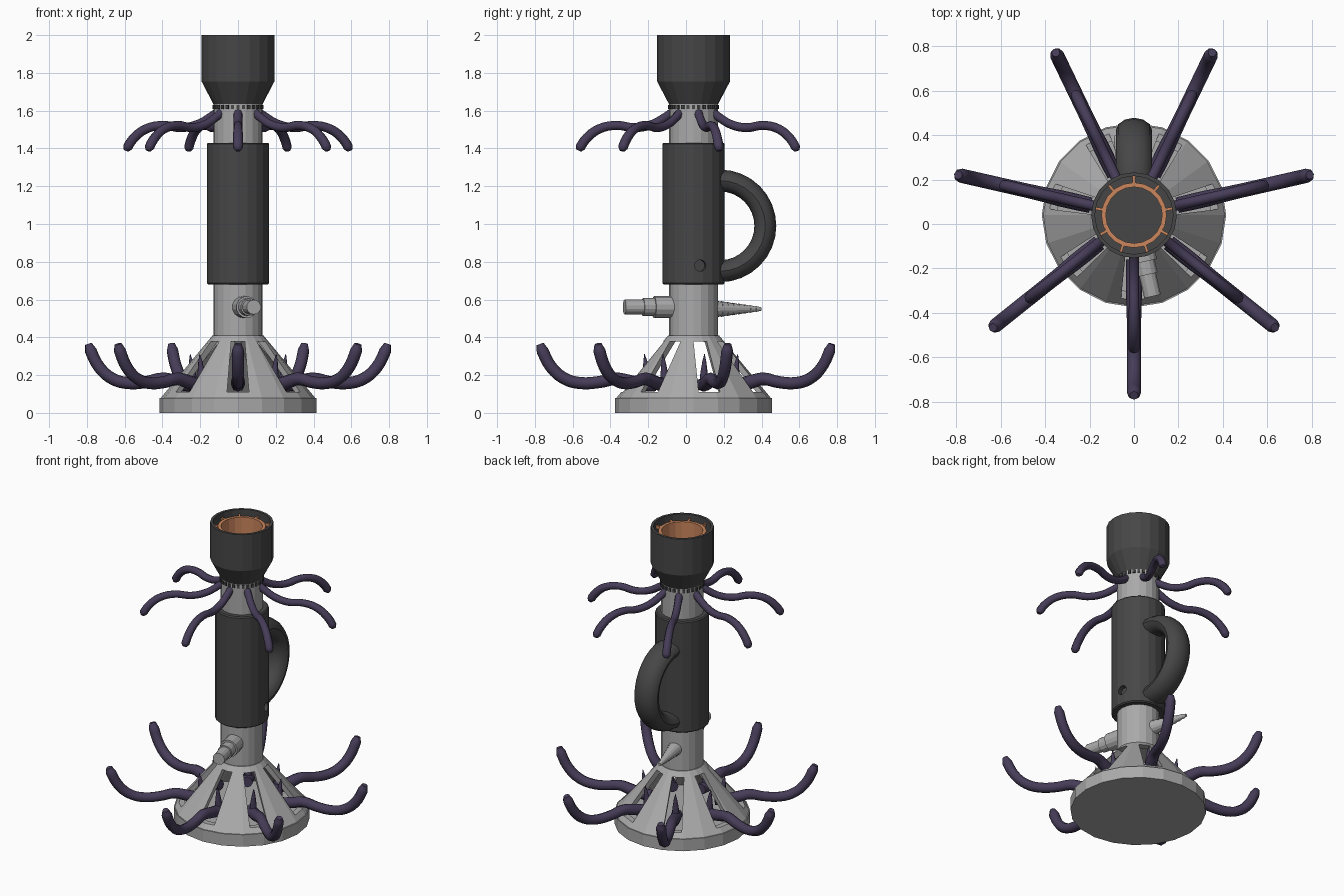
import bpy, bmesh
from math import pi, sin, cos
from mathutils import Matrix, Vector

old = bpy.data.objects.get("Cube")
if old:
    bpy.data.objects.remove(old)

AXIS_Y = 0.04
SIDES = 20
ARMS = 7
ARM_ANGLES = [-pi / 2 + i * 2 * pi / ARMS for i in range(ARMS)]
PORT_ANGLE = pi / 14


def material(name, r, g, b, rough=0.6):
    m = bpy.data.materials.new(name)
    m.use_nodes = True
    m.diffuse_color = (r, g, b, 1)
    bsdf = m.node_tree.nodes["Principled BSDF"]
    bsdf.inputs["Base Color"].default_value = (r, g, b, 1)
    bsdf.inputs["Roughness"].default_value = rough
    return m


LIGHT = material("light grey metal", 0.40, 0.40, 0.40)
DARK = material("dark grey", 0.062, 0.062, 0.062)
PURPLE = material("dusky purple", 0.062, 0.046, 0.098)
COPPER = material("copper", 0.60, 0.24, 0.11)


def add_object(name, bm, mat, loc=(0, AXIS_Y, 0), rot=(0, 0, 0)):
    bmesh.ops.recalc_face_normals(bm, faces=bm.faces)
    me = bpy.data.meshes.new(name)
    bm.to_mesh(me)
    bm.free()
    ob = bpy.data.objects.new(name, me)
    ob.location, ob.rotation_euler = loc, rot
    if mat:
        me.materials.append(mat)
    bpy.context.collection.objects.link(ob)
    return ob


def lathe(name, profile, mat, sides=SIDES, closed=False, **place):
    """Spin a (radius, height) profile about the local z axis."""
    bm = bmesh.new()
    vs = [bm.verts.new((r, 0, z)) for r, z in profile]
    pairs = list(zip(vs, vs[1:])) + ([(vs[-1], vs[0])] if closed else [])
    es = [bm.edges.new(p) for p in pairs]
    bmesh.ops.spin(bm, geom=vs + es, axis=(0, 0, 1), cent=(0, 0, 0),
                   angle=2 * pi, steps=sides)
    bmesh.ops.remove_doubles(bm, verts=bm.verts, dist=1e-4)
    return add_object(name, bm, mat, **place)


def bake(ob):
    """Replace an object's mesh with its evaluated result."""
    bpy.context.view_layer.update()
    dg = bpy.context.evaluated_depsgraph_get()
    me = bpy.data.meshes.new_from_object(ob.evaluated_get(dg))
    ob.modifiers.clear()
    ob.data = me


def cut(ob, cutter):
    mod = ob.modifiers.new("cut", 'BOOLEAN')
    mod.operation, mod.solver, mod.object = 'DIFFERENCE', 'EXACT', cutter
    bake(ob)
    bpy.data.objects.remove(cutter)


def smooth(ob, angle=0.9):
    bpy.ops.object.select_all(action='DESELECT')
    ob.select_set(True)
    bpy.context.view_layer.objects.active = ob
    bpy.ops.object.shade_smooth_by_angle(angle=angle)


def tentacles(name, path, thick):
    """One bent tube per arm; path holds (radius, height, thickness factor)."""
    cu = bpy.data.curves.new(name, 'CURVE')
    cu.dimensions = '3D'
    cu.bevel_depth, cu.bevel_resolution = thick, 2
    cu.resolution_u, cu.use_fill_caps = 4, True
    for a in ARM_ANGLES:
        sp = cu.splines.new('BEZIER')
        sp.bezier_points.add(len(path) - 1)
        for p, (r, z, f) in zip(sp.bezier_points, path):
            p.co = (r * cos(a), r * sin(a), z)
            p.handle_left_type = p.handle_right_type = 'AUTO'
            p.radius = f
    tmp = bpy.data.objects.new("path", cu)
    bpy.context.collection.objects.link(tmp)
    bpy.context.view_layer.update()
    dg = bpy.context.evaluated_depsgraph_get()
    me = bpy.data.meshes.new_from_object(tmp.evaluated_get(dg))
    bpy.data.objects.remove(tmp)
    bm = bmesh.new()
    bm.from_mesh(me)
    bmesh.ops.remove_doubles(bm, verts=bm.verts, dist=1e-5)
    ob = add_object(name, bm, None)
    ob.data.materials.clear()
    ob.data.materials.append(PURPLE)
    for f in ob.data.polygons:
        f.material_index = 0
    smooth(ob)


# Foot: solid disc and a hollow cone with one window per arm
lathe("base_disc", [(0, 0), (0.415, 0), (0.415, 0.08), (0, 0.08)], LIGHT)
cone = lathe("base_cone", [(0.41, 0.078), (0.135, 0.41), (0.1, 0.41),
                           (0.1, 0.395), (0.375, 0.078)], LIGHT, closed=True)
bm = bmesh.new()
for a in ARM_ANGLES:
    new = bmesh.ops.create_cube(bm, size=2)["verts"]
    for v in new:
        top, outer = v.co.z > 0, v.co.x > 0
        v.co = (0.5 if outer else 0.11 if top else 0.25,
                v.co.y * (0.036 if top else 0.058), 0.378 if top else 0.11)
    bmesh.ops.rotate(bm, verts=new, matrix=Matrix.Rotation(a, 3, 'Z'))
cut(cone, add_object("window_cutter", bm, None))

# Central pipe and grip sleeve with a round port
lathe("pipe", [(0, 0.395), (0.13, 0.395), (0.13, 1.64), (0, 1.64)], LIGHT)
sleeve = lathe("grip_sleeve", [(0.12, 0.68), (0.158, 0.68), (0.165, 0.687),
                               (0.165, 1.423), (0.158, 1.43), (0.12, 1.43)],
               DARK, closed=True)
cut(sleeve, lathe("port_cutter", [(0, 0.132), (0.03, 0.132), (0.03, 0.3), (0, 0.3)],
                  None, sides=16, loc=(0, AXIS_Y, 0.78),
                  rot=(0, pi / 2, PORT_ANGLE)))

# Handle: half ring with an oval section
bm = bmesh.new()
ring = [bm.verts.new((0.082 * cos(t), 0, 0.24 + 0.058 * sin(t)))
        for t in [i * pi / 6 for i in range(12)]]
face = bm.faces.new(ring)
bmesh.ops.translate(bm, verts=bm.verts, vec=(0, -0.05, 0))
slide = bmesh.ops.extrude_face_region(bm, geom=[face])["geom"]
bmesh.ops.translate(bm, verts=[g for g in slide if isinstance(g, bmesh.types.BMVert)],
                    vec=(0, 0.05, 0))
end = [g for g in slide if isinstance(g, bmesh.types.BMFace)]
bmesh.ops.spin(bm, geom=end + list({e for f in end for e in f.edges})
               + list({v for f in end for v in f.verts}),
               axis=(-1, 0, 0), cent=(0, 0, 0), angle=pi, steps=16)
bmesh.ops.remove_doubles(bm, verts=bm.verts, dist=1e-4)
smooth(add_object("handle", bm, DARK, loc=(0, 0.18, 0.99)), 0.7)

# Cup with a copper liner, its spokes and a toothed collar
lathe("cup", [(0, 1.625), (0.125, 1.625), (0.193, 1.755), (0.193, 2.0),
              (0.176, 2.0), (0.176, 1.77), (0, 1.77)], DARK)
lathe("copper_liner", [(0.147, 1.765), (0.147, 1.97), (0.127, 1.97),
                       (0.127, 1.765)], COPPER, closed=True)


def radial_blocks(name, count, r, z, size, mat):
    bm = bmesh.new()
    for i in range(count):
        new = bmesh.ops.create_cube(bm, size=1)["verts"]
        bmesh.ops.scale(bm, verts=new, vec=size)
        bmesh.ops.translate(bm, verts=new, vec=(r, 0, z))
        turn = Matrix.Rotation(pi / 2 + i * 2 * pi / count, 3, 'Z')
        bmesh.ops.rotate(bm, verts=new, matrix=turn)
    add_object(name, bm, mat)


radial_blocks("liner_spokes", 9, 0.16, 1.96, (0.036, 0.012, 0.02), COPPER)
radial_blocks("collar_teeth", 28, 0.128, 1.62, (0.016, 0.016, 0.022), DARK)

# Stepped inlet at the front, barbed outlet opposite
lathe("front_inlet", [(0, 0.1), (0.058, 0.1), (0.058, 0.215), (0.047, 0.215),
                      (0.047, 0.275), (0.039, 0.275), (0.039, 0.375), (0, 0.375)],
      LIGHT, sides=14, loc=(0, AXIS_Y, 0.56), rot=(0, pi / 2, PORT_ANGLE - pi / 2))
barb = [(0, 0.12)]
for i in range(8):
    r, d = 0.046 - 0.0042 * i, 0.12 + 0.031 * i
    barb += [(r, d), (r - 0.008, d + 0.031)]
barb.append((0, barb[-1][1]))
lathe("rear_barb", barb, LIGHT, sides=14, loc=(0, AXIS_Y, 0.55),
      rot=(0, pi / 2, PORT_ANGLE + pi / 2))

# Upper and lower tentacles
tentacles("upper_tentacles", [(0.10, 1.60, 1), (0.15, 1.565, 1), (0.22, 1.527, 1),
                              (0.31, 1.51, 1), (0.41, 1.522, 1), (0.50, 1.503, 1.05),
                              (0.565, 1.455, 1.1), (0.60, 1.405, 1.1),
                              (0.607, 1.388, 0.6)], 0.0235)
tentacles("lower_tentacles", [(0.20, 0.15, 1.1), (0.27, 0.15, 1.15), (0.34, 0.165, 1.15),
                              (0.41, 0.18, 1.05), (0.50, 0.163, 1), (0.60, 0.158, 1),
                              (0.68, 0.18, 1), (0.75, 0.238, 1), (0.80, 0.33, 1),
                              (0.812, 0.365, 0.6)], 0.032)

# Pointed shoots standing in the windows
tentacles("window_shoots", [(0.245, 0.12, 1), (0.248, 0.2, 0.85), (0.255, 0.27, 0.45),
                            (0.26, 0.312, 0.05)], 0.025)
